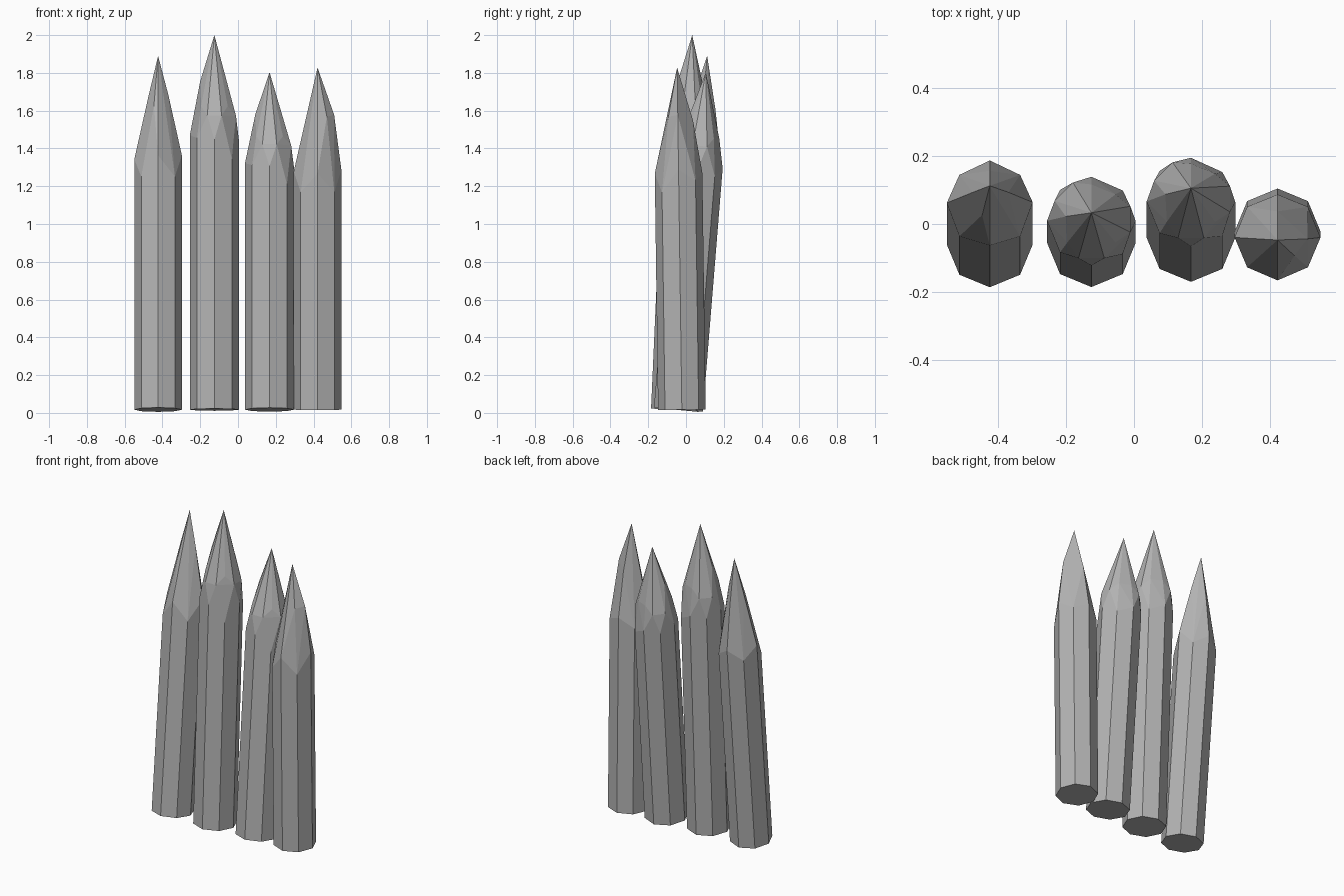
import bpy
import bmesh
from math import atan2, cos, hypot, pi, radians, sin
from mathutils import Vector

cube = bpy.data.objects.get("Cube")
if cube:
    bpy.data.objects.remove(cube, do_unlink=True)

# Single flat grey
GREY = (0.45, 0.45, 0.45, 1.0)
wood = bpy.data.materials.new("weathered_grey")
wood.use_nodes = True
wood.diffuse_color = GREY
wood.node_tree.nodes["Principled BSDF"].inputs["Base Color"].default_value = GREY

BASE_Z = 0.017


def polar(angle, radius, z, side=0.0):
    """Point at an angle in degrees, optionally shifted sideways."""
    a = radians(angle)
    return Vector((radius * cos(a) - side * sin(a), radius * sin(a) + side * cos(a), z))


def make_stake(name, x, base_y, tip_y, tip_z, radius, shoulder, facets, chips=(), squash=1.0):
    """Octagonal post whose hewn point is the hull of its corner points.
    shoulder, facets and chips give drops below the tip."""
    rise = tip_z - BASE_Z
    lean = tip_y - base_y
    length = hypot(rise, lean)
    points = [Vector((0, 0, length))]

    # Octagonal shaft with an uneven shoulder
    for i, drop in enumerate(shoulder):
        points.append(polar(i * 45, radius, 0))
        if drop:
            points.append(polar(i * 45, radius, length - drop * squash))

    # Ridges hewn on the point
    for angle, r, drop in facets:
        points.append(polar(angle, r, length - drop * squash))

    # Kite-shaped axe cuts across the corners
    for angle in chips:
        points.append(polar(angle, radius, length - 0.56 * squash))
        for side in (-0.038, 0.038):
            points.append(polar(angle, radius * 0.88, length - 0.43 * squash, side))

    bm = bmesh.new()
    for p in points:
        bm.verts.new(p)
    hull = bmesh.ops.convex_hull(bm, input=bm.verts)
    unused = {v for v in hull["geom_interior"] if isinstance(v, bmesh.types.BMVert)}
    bmesh.ops.delete(bm, geom=list(unused), context="VERTS")
    bmesh.ops.dissolve_limit(bm, angle_limit=radians(1), verts=bm.verts, edges=bm.edges)
    bmesh.ops.recalc_face_normals(bm, faces=bm.faces)

    mesh = bpy.data.meshes.new(name)
    bm.to_mesh(mesh)
    bm.free()
    mesh.materials.append(wood)
    obj = bpy.data.objects.new(name, mesh)
    obj.location = (x, base_y, BASE_Z)
    obj.rotation_euler.x = -atan2(lean, rise)
    bpy.context.collection.objects.link(obj)


# Two plain points and two points with axe cuts
plain_facets = [(0, 0.055, 0.21), (90, 0.07, 0.28), (180, 0.05, 0.21), (250, 0.065, 0.27)]
outer_facets = [(0, 0.088, 0.25), (90, 0.08, 0.28), (315, 0.07, 0.26)]
cut_shoulder = [0, 0.6, 0.55, 0, 0.53, 0.55, 0, 0.66]
cut_facets = [(45, 0.1, 0.38), (90, 0.1, 0.38), (180, 0.075, 0.244),
              (225, 0.1, 0.38), (315, 0.1, 0.38)]
cuts = (0, 135, 270)

make_stake("far_right_stake", -0.423, -0.06, 0.112, 1.89, 0.126,
           [0.53, 0.62, 0.56, 0.62, 0.55, 0.65, 0.54, 0.65], plain_facets)
make_stake("middle_right_stake", -0.125, -0.055, 0.033, 2.0, 0.13,
           cut_shoulder, cut_facets, cuts)
make_stake("middle_left_stake", 0.167, -0.04, 0.105, 1.803, 0.13,
           cut_shoulder, cut_facets, cuts, squash=0.91)
make_stake("far_left_stake", 0.421, -0.022, -0.047, 1.828, 0.126,
           [0.54, 0.6, 0.56, 0.62, 0.55, 0.66, 0.56, 0.66], outer_facets)
